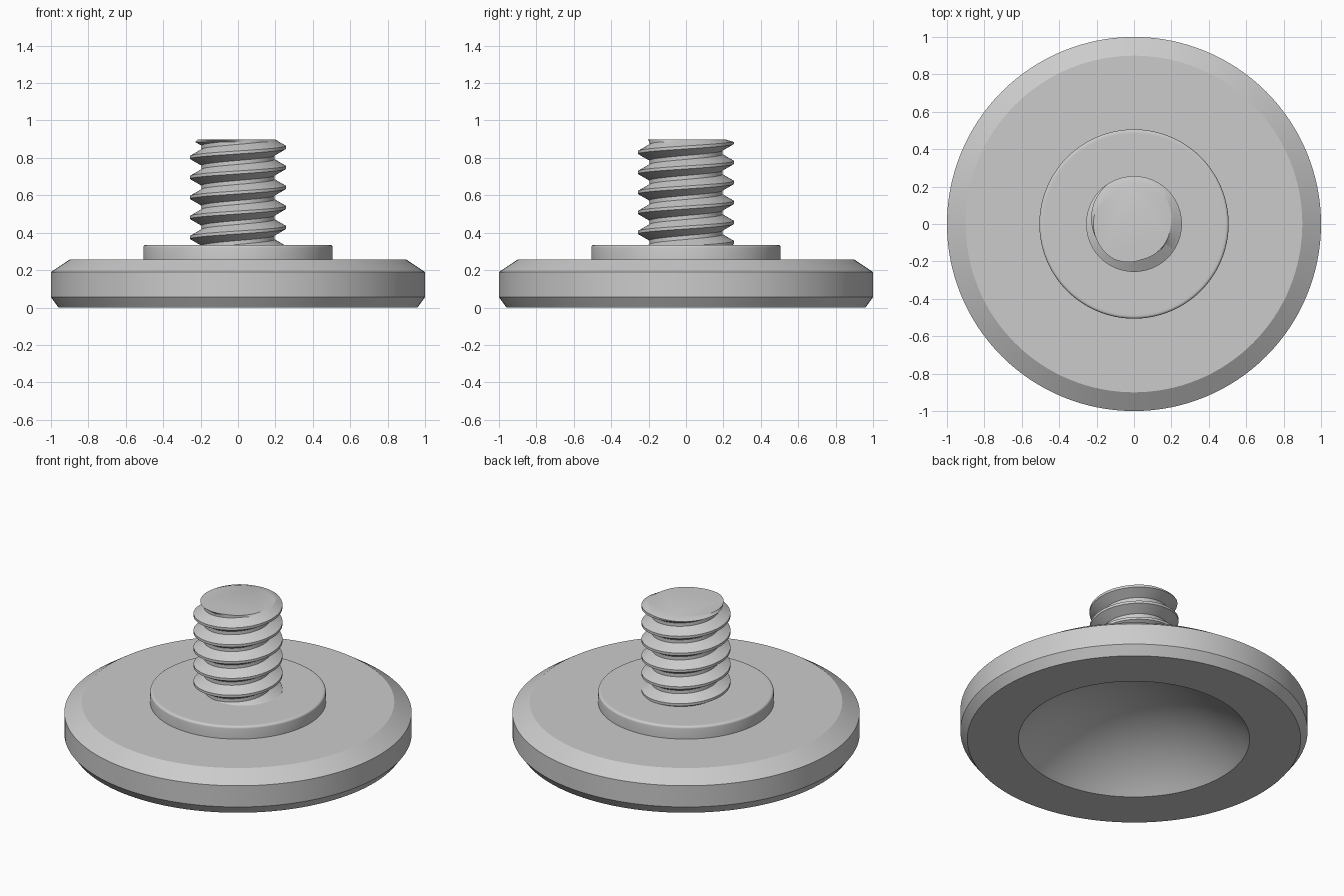
import bpy, bmesh
from math import sin, cos, pi, radians, sqrt

cube = bpy.data.objects.get("Cube")
if cube:
    bpy.data.objects.remove(cube, do_unlink=True)

GREY = (0.6, 0.6, 0.6, 1)
metal = bpy.data.materials.new("light grey metal")
metal.use_nodes = True
metal.diffuse_color = GREY
metal.node_tree.nodes["Principled BSDF"].inputs["Base Color"].default_value = GREY


def finish(name, bm):
    """Turn a bmesh into a smooth object with sharp edges kept."""
    bmesh.ops.recalc_face_normals(bm, faces=bm.faces[:])
    mesh = bpy.data.meshes.new(name)
    bm.to_mesh(mesh)
    bm.free()
    mesh.materials.append(metal)
    obj = bpy.data.objects.new(name, mesh)
    bpy.context.collection.objects.link(obj)
    bpy.ops.object.select_all(action='DESELECT')
    obj.select_set(True)
    bpy.context.view_layer.objects.active = obj
    bpy.ops.object.shade_smooth_by_angle(angle=radians(25))
    return obj


def lathe(name, profile, steps=128):
    """Revolve an (r, z) profile around the z axis."""
    bm = bmesh.new()
    verts = [bm.verts.new((r, 0, z)) for r, z in profile]
    edges = [bm.edges.new(pair) for pair in zip(verts, verts[1:])]
    bmesh.ops.spin(bm, geom=verts + edges, cent=(0, 0, 0), axis=(0, 0, 1),
                   angle=2 * pi, steps=steps, use_merge=True)
    bmesh.ops.remove_doubles(bm, verts=bm.verts[:], dist=1e-5)
    return finish(name, bm)


# Foot: chamfered disc, raised collar with rounded rim, spherical dish underneath
DISH_R, DISH_DEPTH = 0.666, 0.28
ball = (DISH_R ** 2 + DISH_DEPTH ** 2) / (2 * DISH_DEPTH)
dish = []
for i in range(21):
    r = DISH_R * i / 20
    dish.append((r, DISH_DEPTH - ball + sqrt(ball ** 2 - r ** 2)))
COLLAR_R, COLLAR_TOP, ROUND = 0.506, 0.335, 0.014
rim = []
for i in range(5):
    a = pi / 2 * i / 4
    rim.append((COLLAR_R - ROUND + ROUND * cos(a), COLLAR_TOP - ROUND + ROUND * sin(a)))
foot = dish + [(0.96, 0), (1, 0.055), (1, 0.19), (0.9, 0.256), (COLLAR_R, 0.256)]
foot += rim + [(0.48, COLLAR_TOP), (0, COLLAR_TOP)]
lathe("foot_disc", foot)

# Threaded stud: tooth outline follows a right-handed helix, top edge bevelled
ROOT, CREST, PITCH = 0.195, 0.256, 0.107
HALF_BASE, HALF_TIP = 0.043, 0.008
LOW, HIGH, CREST_Z = 0.3, 0.897, 0.856
CAP_R, BEVEL = 0.217, 0.012
COLUMNS = 96


def thread_radius(d):
    """Radius at a height d away from the nearest crest."""
    d = abs((d + PITCH / 2) % PITCH - PITCH / 2)
    t = (HALF_BASE - d) / (HALF_BASE - HALF_TIP)
    return ROOT + (CREST - ROOT) * min(max(t, 0), 1)


bm = bmesh.new()
columns = []
for i in range(COLUMNS + 1):
    a = 2 * pi * i / COLUMNS
    crest = CREST_Z + PITCH * i / COLUMNS
    points = []
    for turn in range(-8, 4):
        for offset in (-HALF_BASE, -HALF_TIP, HALF_TIP, HALF_BASE):
            z = min(max(crest + turn * PITCH + offset, LOW), HIGH - BEVEL)
            points.append((thread_radius(z - crest), z))
    points.append((min(thread_radius(HIGH - crest), CAP_R), HIGH))
    columns.append([bm.verts.new((r * cos(a), r * sin(a), z)) for r, z in points])
for left, right in zip(columns, columns[1:]):
    for k in range(len(left) - 1):
        bm.faces.new((left[k], right[k], right[k + 1], left[k + 1]))
bmesh.ops.remove_doubles(bm, verts=bm.verts[:], dist=1e-5)
open_edges = [e for e in bm.edges if e.is_boundary]
bmesh.ops.holes_fill(bm, edges=open_edges, sides=0)
finish("threaded_stud", bm)
